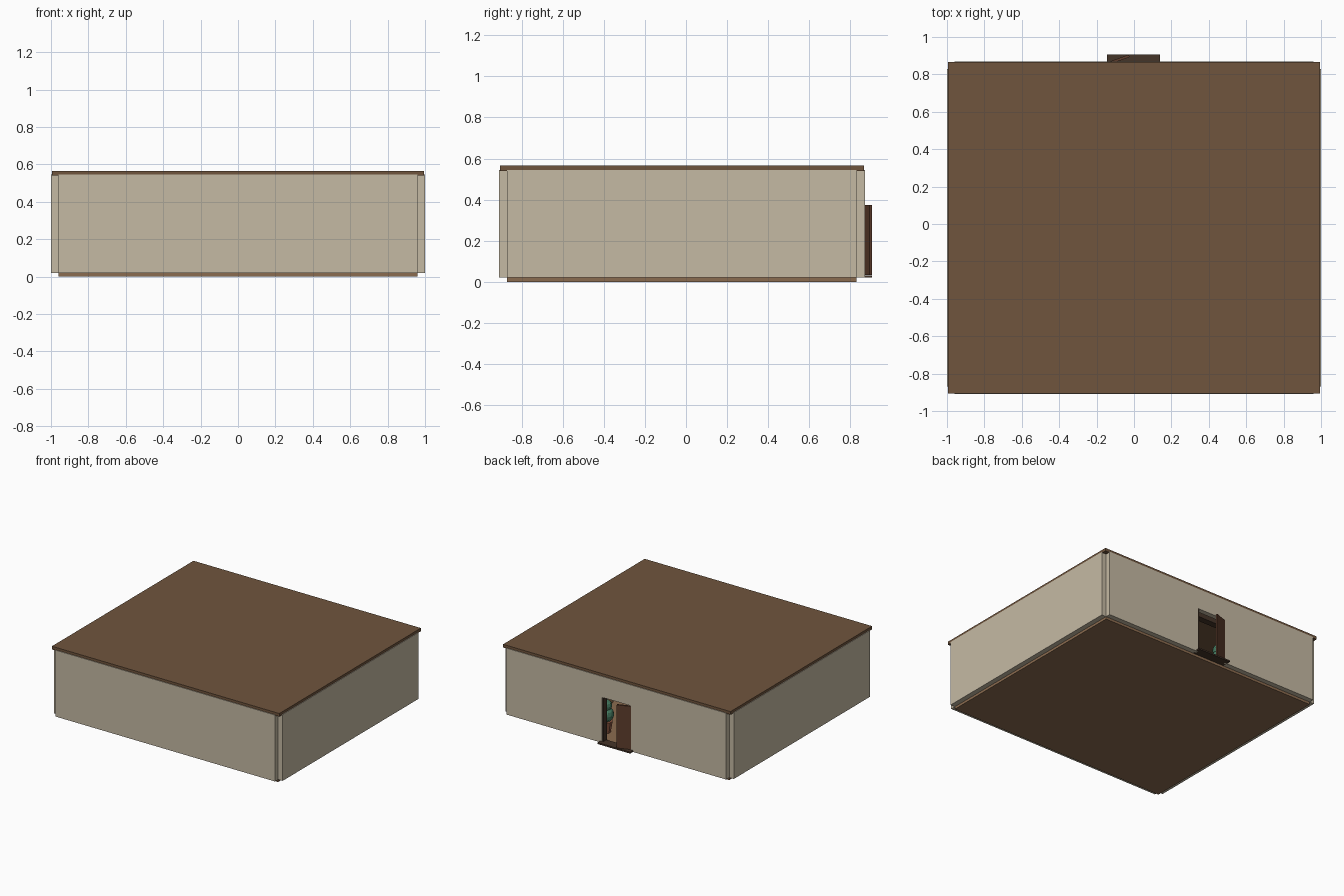
import bpy, math

if "Cube" in bpy.data.objects:
    bpy.data.objects.remove(bpy.data.objects["Cube"])

mats = {}
PALETTE = {
    "plaster": (0.56, 0.49, 0.37), "roof": (0.16, 0.09, 0.047),
    "floor": (0.26, 0.15, 0.08), "door": (0.11, 0.045, 0.025),
    "dark": (0.06, 0.035, 0.022), "wood": (0.28, 0.15, 0.07),
    "leaf": (0.06, 0.20, 0.12), "clay": (0.30, 0.11, 0.06),
}


def paint(obj, name, colour):
    if colour not in mats:
        mats[colour] = bpy.data.materials.new(colour)
        mats[colour].diffuse_color = (*PALETTE[colour], 1)
    obj.name = name
    obj.data.materials.append(mats[colour])
    return obj


def box(name, colour, x0, x1, y0, y1, z0, z1):
    bpy.ops.mesh.primitive_cube_add(
        size=1, location=((x0 + x1) / 2, (y0 + y1) / 2, (z0 + z1) / 2))
    o = bpy.context.object
    o.scale = (x1 - x0, y1 - y0, z1 - z0)
    bpy.ops.object.transform_apply(location=False, rotation=False, scale=True)
    return paint(o, name, colour)


def cone(name, colour, x, y, z0, z1, r0, r1, n=10):
    bpy.ops.mesh.primitive_cone_add(vertices=n, radius1=r0, radius2=r1,
                                    depth=z1 - z0, location=(x, y, (z0 + z1) / 2))
    return paint(bpy.context.object, name, colour)


# shell: floor, roof and walls that leave the four corners notched
Z0, Z1 = 0.02, 0.545
box("floor", "floor", -0.96, 0.96, -0.87, 0.83, 0, Z0)
box("roof", "roof", -0.995, 0.995, -0.905, 0.865, 0.54, 0.565)
box("front_wall", "plaster", -0.96, 0.96, -0.91, -0.87, Z0, Z1)
for s, side in ((-1, "left"), (1, "right")):
    a, b = sorted((s * 0.96, s))
    box(side + "_wall", "plaster", a, b, -0.87, 0.83, Z0, Z1)
    a, b = sorted((s * 0.125, s * 0.96))
    box("back_wall_" + side, "plaster", a, b, 0.83, 0.87, Z0, Z1)
    a, b = sorted((s * 0.115, s * 0.13))
    box("door_jamb_" + side, "dark", a, b, 0.825, 0.868, Z0, 0.38)
box("back_wall_lintel", "plaster", -0.125, 0.125, 0.83, 0.87, 0.38, Z1)

# doorstep and the door standing ajar
box("doorstep", "dark", -0.145, 0.14, 0.83, 0.905, Z0, 0.032)
door = box("door", "door", 0, 0.112, -0.014, 0, 0.034, 0.375)
door.location.x, door.location.y = -0.078, 0.880
door.rotation_euler.z = math.radians(20)

# ceiling beams
for i in range(4):
    y = -0.6 + i * 0.4
    box(f"ceiling_beam_{i}", "dark", -0.96, 0.96, y - 0.025, y + 0.025, 0.5, 0.54)

# potted plants on either side of the door
for s in (-1, 1):
    x, y = s * 0.21, 0.70
    cone("plant_pot", "clay", x, y, Z0, 0.11, 0.035, 0.05)
    for z, r in ((0.16, 0.06), (0.23, 0.045)):
        bpy.ops.mesh.primitive_ico_sphere_add(subdivisions=2, radius=r, location=(x, y, z))
        paint(bpy.context.object, "plant_leaves", "leaf")

# tables with stools
for x in (-0.5, 0.5):
    box("table_top", "wood", x - 0.16, x + 0.16, -0.05, 0.19, 0.17, 0.19)
    for dx in (-0.14, 0.14):
        for y in (-0.03, 0.17):
            box("table_leg", "dark", x + dx - 0.012, x + dx + 0.012, y - 0.012, y + 0.012, Z0, 0.17)
    for y in (-0.13, 0.27):
        cone("stool", "wood", x, y, Z0, 0.11, 0.045, 0.045, 12)

# counter and shelves along the front wall
box("counter", "wood", -0.5, 0.5, -0.56, -0.44, Z0, 0.2)
box("counter_top", "dark", -0.52, 0.52, -0.58, -0.42, 0.2, 0.22)
for z in (0.15, 0.28, 0.41):
    box("wall_shelf", "wood", -0.6, 0.6, -0.87, -0.79, z, z + 0.015)

for m in bpy.data.materials:
    if m.users and not m.is_grease_pencil:
        m.use_nodes = True
        m.node_tree.nodes["Principled BSDF"].inputs["Base Color"].default_value = m.diffuse_color
